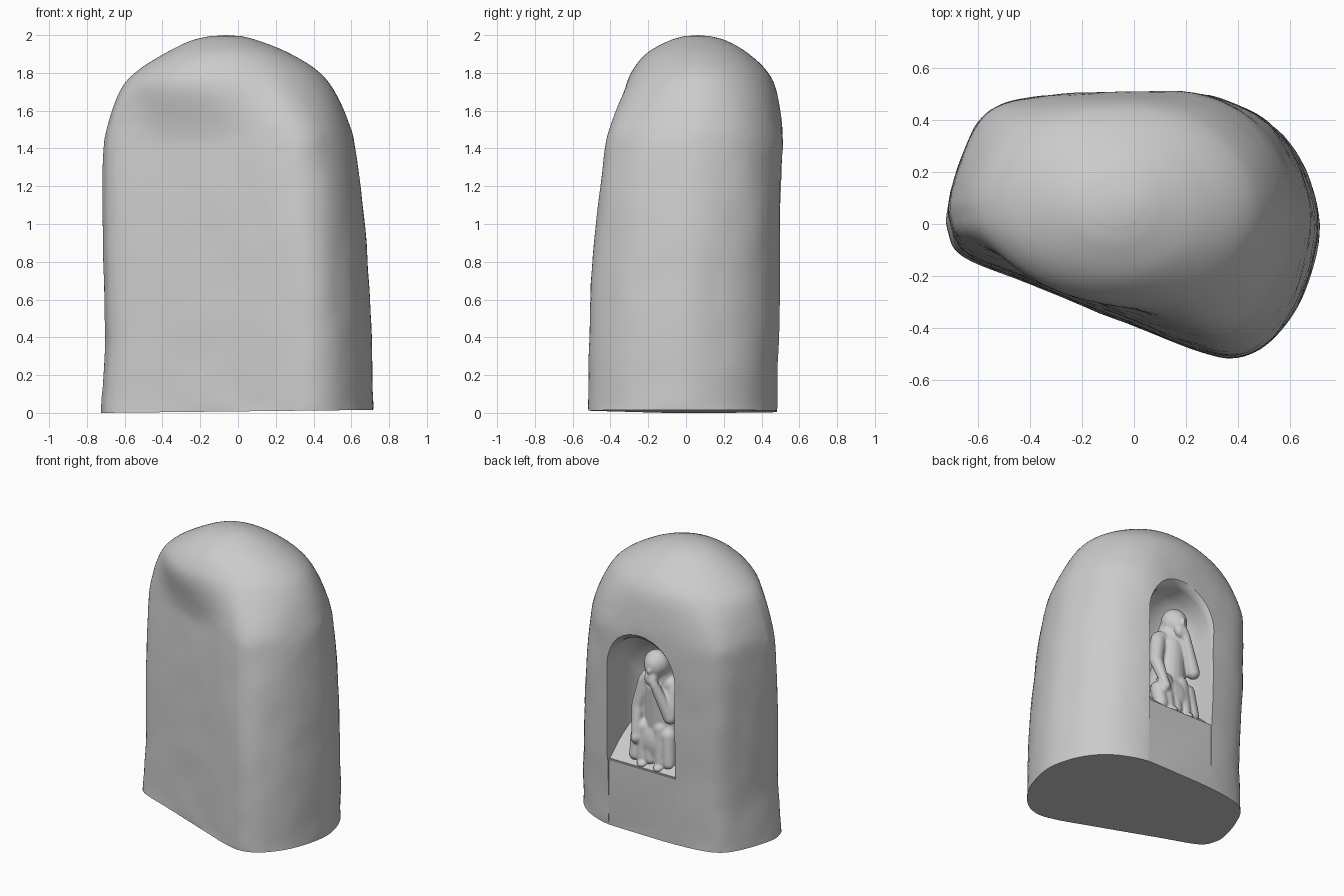
import bpy, bmesh, math
from mathutils import Vector, noise

if "Cube" in bpy.data.objects:
    bpy.data.objects.remove(bpy.data.objects["Cube"], do_unlink=True)

stone = bpy.data.materials.new("pale grey stone")
stone.use_nodes = True
stone.diffuse_color = (0.6, 0.6, 0.6, 1)
bsdf = stone.node_tree.nodes["Principled BSDF"]
bsdf.inputs["Base Color"].default_value = (0.6, 0.6, 0.6, 1)
bsdf.inputs["Roughness"].default_value = 0.8


def spline(points, steps, closed):
    """Catmull-Rom resampling of tuples of any size."""
    n, out = len(points), []
    pick = (lambda i: points[i % n]) if closed else (lambda i: points[max(0, min(n - 1, i))])
    for i in range(n if closed else n - 1):
        quad = [pick(i + k) for k in (-1, 0, 1, 2)]
        for s in range(steps):
            t = s / steps
            out.append(tuple(
                b + 0.5 * t * (c - a + t * (2 * a - 5 * b + 4 * c - d + t * (3 * (b - c) + d - a)))
                for a, b, c, d in zip(*quad)))
    return out if closed else out + [points[-1]]


def loft(name, rings, tip=None):
    """Skin closed rings, capping the start and closing the end flat or to a tip."""
    bm = bmesh.new()
    loops = [[bm.verts.new(p) for p in ring] for ring in rings]
    n = len(loops[0])
    for low, high in zip(loops, loops[1:]):
        for i in range(n):
            j = (i + 1) % n
            bm.faces.new((low[i], low[j], high[j], high[i]))
    bm.faces.new(loops[0][::-1])
    if tip is None:
        bm.faces.new(loops[-1])
    else:
        end = bm.verts.new(tip)
        for i in range(n):
            bm.faces.new((loops[-1][i], loops[-1][(i + 1) % n], end))
    bmesh.ops.recalc_face_normals(bm, faces=bm.faces)
    mesh = bpy.data.meshes.new(name)
    bm.to_mesh(mesh)
    bm.free()
    mesh.materials.append(stone)
    ob = bpy.data.objects.new(name, mesh)
    bpy.context.collection.objects.link(ob)
    return ob


def activate(ob):
    bpy.ops.object.select_all(action='DESELECT')
    ob.select_set(True)
    bpy.context.view_layer.objects.active = ob


def cut(ob, cutter):
    cutter.hide_render = True
    mod = ob.modifiers.new("cut", 'BOOLEAN')
    mod.operation, mod.solver, mod.object = 'DIFFERENCE', 'EXACT', cutter
    activate(ob)
    bpy.ops.object.modifier_apply(modifier=mod.name)
    bpy.data.objects.remove(cutter, do_unlink=True)


# Boulder: one footprint fitted to changing extents, easing to an oval at the crown
footprint = spline([
    (-.71, -.02), (-.65, -.12), (-.4, -.225), (0, -.39), (.25, -.49), (.4, -.515),
    (.53, -.45), (.65, -.28), (.715, -.03), (.68, .18), (.58, .35), (.42, .46),
    (.2, .51), (-.2, .5), (-.45, .47), (-.58, .4), (-.66, .25), (-.71, .08)], 6, True)
levels = spline([  # z, left, right, front, back
    (0, -.72, .715, -.515, .49), (.4, -.7, .705, -.51, .5), (.9, -.712, .68, -.485, .512),
    (1.35, -.71, .63, -.435, .512), (1.55, -.68, .58, -.4, .505), (1.72, -.615, .5, -.345, .475),
    (1.82, -.52, .41, -.285, .42), (1.91, -.375, .26, -.2, .32), (1.97, -.25, .11, -.09, .215),
    (1.994, -.15, .02, -.01, .13)], 7, False)


def stone_ring(z, x0, x1, y0, y1):
    ease = max(0, min(1, (z - 1.4) / .5))
    ease = ease * ease * (3 - 2 * ease)
    ring = []
    for x, y in footprint:
        plain = Vector((2 * (x + .712) / 1.427 - 1, 2 * (y + .515) / 1.025 - 1))
        u, v = plain.lerp(plain.normalized(), ease)
        p = Vector((x0 + (x1 - x0) * (u + 1) / 2, y0 + (y1 - y0) * (v + 1) / 2, z))
        if z < .001:
            p.z = .008 * (p.x / .72 + 1)   # slightly tilted base
        else:
            wear = noise.noise(p * 5) * .006 + noise.noise(p * 18) * .002
            p += Vector((p.x, p.y, 0)).normalized() * wear * (1 - ease)
        ring.append(p)
    return ring


boulder = loft("boulder", [stone_ring(*lv) for lv in levels], (-.06, .065, 2))

# Arched niche with a flat floor and a domed back
middle, half, floor, spring = .012, .265, .48, 1.15
arch = [(-half, 0), (half, 0)] + [
    (half * math.cos(a), spring - floor + half * math.sin(a))
    for a in (math.pi * i / 24 for i in range(25))]


def arch_ring(y, s):
    return [(middle + x * s, y, floor + z * s) for x, z in arch]


niche_rings = [arch_ring(.7, 1.05), arch_ring(.52, 1.05), arch_ring(.49, 1.01), arch_ring(.46, 1)]
for i in range(1, 10):
    a = math.pi / 2 * i / 10
    niche_rings.append(arch_ring(.42 - .3 * math.sin(a), math.cos(a) ** .6))
cut(boulder, loft("niche_cutter", niche_rings))

# Shallow recess below the ledge
cut(boulder, loft("recess_cutter", [
    [(middle + x, y, z) for x, z in
     ((-half, -.1), (half, -.1), (half, floor + .01), (-half, floor + .01))]
    for y in (.7, .483)]))
activate(boulder)
bpy.ops.object.shade_smooth_by_angle(angle=math.radians(40))

# Sloping floor rising towards the back of the niche
loft("sloping_floor", [
    [(x, .47, .47), (x, .47, .485), (x, .26, .68), (x, .12, .74), (x, .12, .47)]
    for x in (middle - half, middle + half)])


# Seated hooded figure, made of rounded masses fused together
parts = []


def blob(loc, size, tilt=(0, 0, 0)):
    bpy.ops.mesh.primitive_uv_sphere_add(segments=24, ring_count=14, location=loc, rotation=tilt)
    ob = bpy.context.object
    ob.scale = size
    parts.append(ob)


def limb(a, b, ra, rb):
    a, b = Vector(a), Vector(b)
    axis = b - a
    bpy.ops.mesh.primitive_cone_add(vertices=20, radius1=ra, radius2=rb, depth=axis.length,
                                    location=(a + b) / 2)
    ob = bpy.context.object
    ob.rotation_euler = axis.to_track_quat('Z', 'Y').to_euler()
    parts.append(ob)
    blob(a, (ra,) * 3)
    blob(b, (rb,) * 3)


def fuse(name, voxel):
    bpy.ops.object.select_all(action='DESELECT')
    for ob in parts:
        ob.select_set(True)
    bpy.context.view_layer.objects.active = parts[0]
    bpy.ops.object.join()
    ob = bpy.context.object
    ob.name = name
    bpy.ops.object.transform_apply(location=True, rotation=True, scale=True)
    remesh = ob.modifiers.new("fuse", 'REMESH')
    remesh.mode, remesh.voxel_size = 'VOXEL', voxel
    soft = ob.modifiers.new("soften", 'SMOOTH')
    soft.iterations = 3
    for mod in ("fuse", "soften"):
        bpy.ops.object.modifier_apply(modifier=mod)
    ob.data.materials.clear()
    ob.data.materials.append(stone)
    bpy.ops.object.shade_smooth()


# Draped robe over the lap, with folds running down to the ledge
blob((-.03, .33, .64), (.17, .12, .17))
for x, top in ((-.13, .72), (-.07, .76), (.0, .7), (.06, .74), (.11, .66)):
    limb((x, .38, top), (x * 1.1 - .01, .41, .54), .055, .045)
# Torso and shoulders
limb((-.03, .29, .74), (-.03, .33, 1.03), .13, .1)
limb((-.12, .33, 1.07), (.06, .33, 1.07), .06, .06)
# Arm raised to the chin
limb((-.14, .34, 1.05), (-.16, .41, .87), .052, .045)
limb((-.16, .41, .87), (-.06, .45, 1.1), .045, .03)
blob((-.045, .45, 1.12), (.035, .03, .035))
# Arm reaching down to the knee
limb((.08, .34, 1.05), (.12, .37, .88), .052, .045)
limb((.12, .37, .88), (.1, .43, .7), .045, .03)
blob((.095, .44, .67), (.032, .03, .04))
# Feet
for x in (-.09, .04):
    blob((x, .43, .5), (.04, .05, .03))
# Head, nose, beard and hood
blob((-.03, .4, 1.2), (.07, .065, .085), (-.2, 0, 0))
blob((-.03, .465, 1.19), (.013, .016, .02))
blob((-.03, .44, 1.13), (.05, .035, .055))
blob((-.03, .37, 1.215), (.09, .08, .095), (-.2, 0, 0))
limb((-.03, .34, 1.18), (-.03, .31, 1.05), .08, .11)
fuse("seated_figure", .009)
